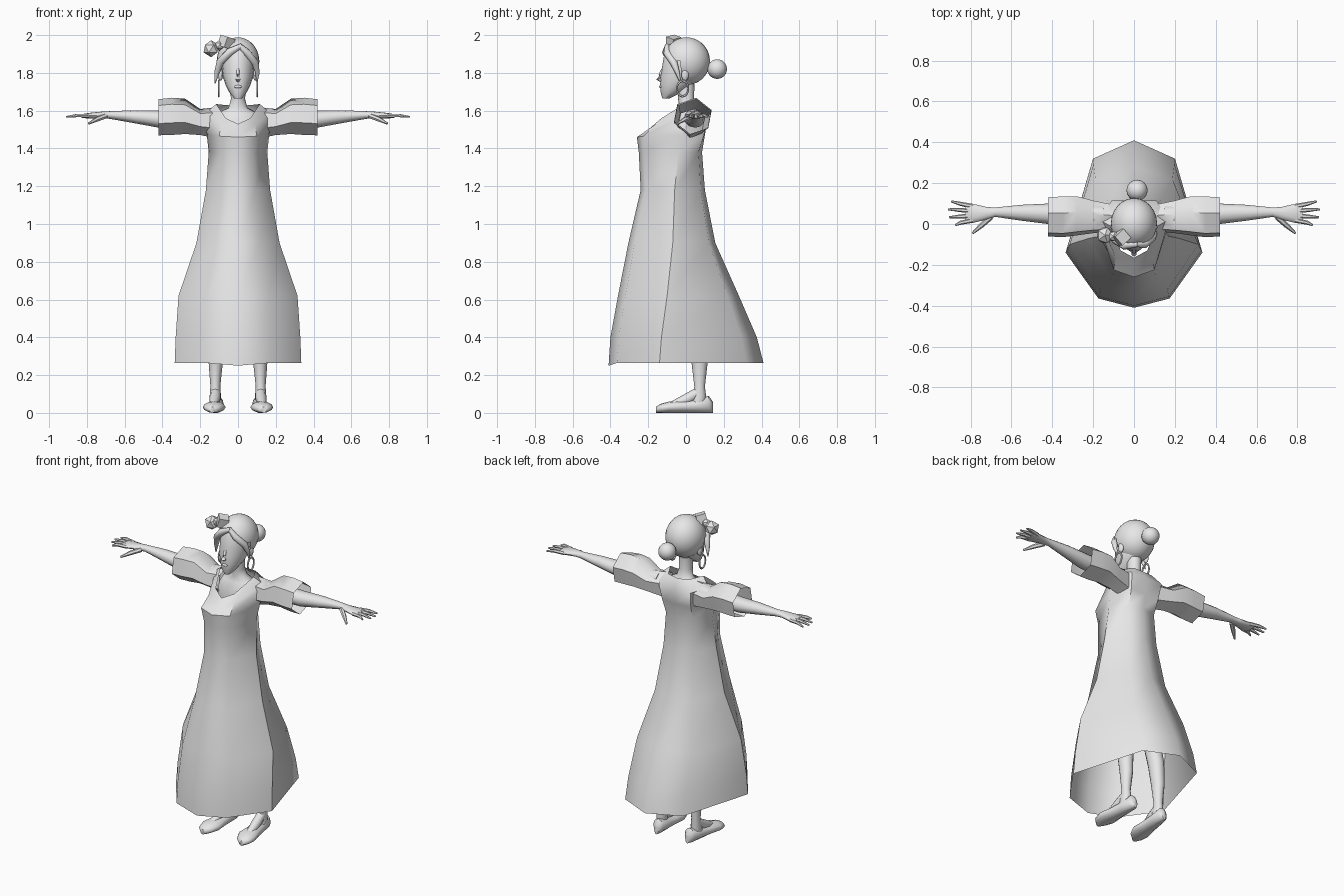
import bpy
import bmesh
import math
from mathutils import Vector

if "Cube" in bpy.data.objects:
    bpy.data.objects.remove(bpy.data.objects["Cube"], do_unlink=True)

grey = bpy.data.materials.new("plain grey")
grey.use_nodes = True
grey.diffuse_color = (0.8, 0.8, 0.8, 1)
grey.node_tree.nodes["Principled BSDF"].inputs["Base Color"].default_value = grey.diffuse_color
parts = []


def finish(obj, name):
    obj.name = name
    obj.data.materials.clear()
    obj.data.materials.append(grey)
    parts.append(obj)
    return obj


def ring(center, u, v, count, turn=0.0):
    """Ellipse of points around a centre, spanned by the vectors u and v."""
    angles = [math.tau * i / count + turn for i in range(count)]
    return [Vector(center) + Vector(u) * math.cos(a) + Vector(v) * math.sin(a) for a in angles]


def loft(name, rings, capped=True):
    """Skin a list of equally sized rings."""
    bm = bmesh.new()
    loops = [[bm.verts.new(p) for p in r] for r in rings]
    count = len(loops[0])
    for low, high in zip(loops, loops[1:]):
        for i in range(count):
            j = (i + 1) % count
            bm.faces.new((low[i], low[j], high[j], high[i]))
    if capped:
        bm.faces.new(loops[0])
        bm.faces.new(loops[-1])
    bmesh.ops.recalc_face_normals(bm, faces=bm.faces)
    mesh = bpy.data.meshes.new(name)
    bm.to_mesh(mesh)
    bm.free()
    obj = bpy.data.objects.new(name, mesh)
    bpy.context.collection.objects.link(obj)
    return finish(obj, name)


def upright(rows, count):
    """Horizontal rings from rows of z, x, y, x radius, y radius."""
    return [ring((x, y, z), (rx, 0, 0), (0, ry, 0), count) for z, x, y, rx, ry in rows]


def tube(name, points, radii, count=8):
    """Tapered tube along a path."""
    points = [Vector(p) for p in points]
    rings = []
    for i, p in enumerate(points):
        way = points[min(i + 1, len(points) - 1)] - points[max(i - 1, 0)]
        turn = way.to_track_quat("Z", "Y")
        rings.append(ring(p, turn @ Vector((radii[i], 0, 0)), turn @ Vector((0, radii[i], 0)), count))
    return loft(name, rings)


def ball(name, center, size, segments=16):
    bpy.ops.mesh.primitive_uv_sphere_add(segments=segments, ring_count=segments * 3 // 4, location=center)
    obj = bpy.context.object
    obj.scale = size
    return finish(obj, name)


def mirrored(half):
    """Close a half outline that runs from the front middle to the back middle."""
    return [Vector(p) for p in half] + [Vector((-x, y, z)) for x, y, z in half[-2:0:-1]]


# Dress: flared skirt rows of z, half width, front y, back y, side corner y
skirt = [
    (0.265, 0.335, -0.41, 0.41, -0.14),
    (0.4, 0.33, -0.4, 0.375, -0.13),
    (0.62, 0.315, -0.36, 0.28, -0.1),
    (0.9, 0.22, -0.305, 0.155, -0.07),
    (1.18, 0.17, -0.24, 0.1, -0.06),
    (1.38, 0.155, -0.25, 0.085, -0.04),
]
dress = []
for z, w, front, back, side in skirt:
    dress.append(mirrored([(0, front, z), (w * 0.52, front * 0.89, z), (w, side, z),
                           (w * 0.6, back * 0.78, z), (0, back, z)]))
dress[0][0].z = 0.25
# Bust, shoulders and scooped neckline
dress.append(mirrored([(0, -0.26, 1.46), (0.1, -0.225, 1.465), (0.165, -0.02, 1.47),
                       (0.1, 0.095, 1.47), (0, 0.1, 1.47)]))
dress.append(mirrored([(0, -0.2, 1.5), (0.09, -0.165, 1.525), (0.17, 0.02, 1.59),
                       (0.11, 0.115, 1.57), (0, 0.115, 1.57)]))
dress.append(mirrored([(0, -0.165, 1.53), (0.065, -0.13, 1.56), (0.115, -0.01, 1.635),
                       (0.07, 0.075, 1.63), (0, 0.085, 1.625)]))
loft("dress", dress, capped=False)

# Chest and neck
loft("chest_and_neck", upright([
    (1.42, 0, 0, 0.12, 0.07), (1.53, 0, 0.01, 0.14, 0.085), (1.585, 0, 0.015, 0.11, 0.06),
    (1.615, 0, 0.01, 0.05, 0.045), (1.66, 0, 0, 0.038, 0.042), (1.74, 0, 0, 0.04, 0.045)], 16))

# Head
loft("head", upright([
    (1.665, 0, -0.105, 0.02, 0.02), (1.69, 0, -0.085, 0.042, 0.048), (1.73, 0, -0.055, 0.064, 0.082),
    (1.78, 0, -0.03, 0.08, 0.105), (1.84, 0, -0.015, 0.087, 0.11), (1.9, 0, -0.01, 0.086, 0.105),
    (1.95, 0, -0.01, 0.06, 0.08), (1.975, 0, -0.01, 0.02, 0.03)], 16))
tube("nose", [(0, -0.12, 1.825), (0, -0.137, 1.79), (0, -0.146, 1.768), (0, -0.128, 1.755)],
     [0.007, 0.009, 0.013, 0.007])
ball("mouth", (0, -0.133, 1.727), (0.02, 0.009, 0.009), 8)

# Hair: cap cut away at the face, bun and front locks
hair = ball("hair_cap", (0, 0.003, 1.862), (0.113, 0.124, 0.126), 24)
bm = bmesh.new()
bm.from_mesh(hair.data)
face_area = []
for f in bm.faces:
    c = hair.matrix_basis @ f.calc_center_median()
    if c.y < -0.025 and c.z < 1.945 - 0.9 * abs(c.x):
        face_area.append(f)
bmesh.ops.delete(bm, geom=face_area, context="FACES")
bm.to_mesh(hair.data)
bm.free()
ball("hair_bun", (0.015, 0.165, 1.82), (0.052, 0.052, 0.052))
tube("right_front_lock", [(0.02, -0.1, 1.945), (-0.045, -0.105, 1.91), (-0.092, -0.075, 1.86),
                          (-0.112, -0.055, 1.8), (-0.122, -0.045, 1.745)],
     [0.012, 0.022, 0.022, 0.014, 0.003])
tube("left_front_lock", [(0.01, -0.1, 1.945), (0.05, -0.1, 1.905), (0.09, -0.065, 1.855),
                         (0.103, -0.045, 1.8), (0.1, -0.03, 1.75)],
     [0.012, 0.02, 0.02, 0.012, 0.003])

# Faceted hair ornaments
bpy.ops.mesh.primitive_cube_add(size=0.058, location=(-0.062, -0.065, 1.962), rotation=(0.2, 0.25, 0.75))
finish(bpy.context.object, "square_hair_ornament")
bpy.ops.mesh.primitive_ico_sphere_add(subdivisions=1, radius=0.045, location=(-0.142, -0.055, 1.928))
finish(bpy.context.object, "round_hair_ornament")
bpy.ops.mesh.primitive_ico_sphere_add(subdivisions=1, radius=0.028, location=(-0.1, -0.06, 1.945))
finish(bpy.context.object, "small_hair_ornament")

# Paired parts
for side, s in (("left", 1), ("right", -1)):
    # Puffed sleeve with an open six-sided cuff
    sleeve = [(0.11, 0.03, 1.535, 0.07, 0.085), (0.2, 0.035, 1.54, 0.085, 0.07),
              (0.28, 0.04, 1.57, 0.102, 0.095), (0.35, 0.035, 1.57, 0.106, 0.1),
              (0.42, 0.035, 1.565, 0.102, 0.097)]
    loft(side + "_sleeve", [ring((s * x, y, z), (0, ry, 0), (0, 0, rz), 6, math.radians(20))
                            for x, y, z, ry, rz in sleeve], capped=False)

    # Arm running into a flat palm
    arm = [(0.15, 0.04, 1.56, 0.05, 0.048), (0.42, 0.05, 1.555, 0.05, 0.045),
           (0.55, 0.055, 1.568, 0.039, 0.034), (0.68, 0.058, 1.577, 0.023, 0.02),
           (0.72, 0.053, 1.577, 0.03, 0.018), (0.79, 0.052, 1.573, 0.047, 0.015),
           (0.825, 0.053, 1.572, 0.044, 0.01)]
    loft(side + "_arm", [ring((s * x, y, z), (0, ry, 0), (0, 0, rz), 12) for x, y, z, ry, rz in arm])

    # Fingers fan out from the palm
    for i, tip in enumerate((0.875, 0.905, 0.91, 0.895)):
        root = 0.018 + i * 0.023
        spread = (i - 1.5) * 0.008
        tube(f"{side}_finger_{i + 1}",
             [(s * 0.79, root, 1.573), (s * 0.85, root + spread, 1.575), (s * tip, root + spread * 2, 1.567)],
             [0.012, 0.01, 0.005], 6)
    tube(side + "_thumb", [(s * 0.7, 0.035, 1.572), (s * 0.745, -0.005, 1.555), (s * 0.79, -0.045, 1.532)],
         [0.014, 0.013, 0.006], 6)

    # Leg and instep
    leg = [(0.95, 0.09, 0, 0.07, 0.08), (0.55, 0.11, 0.03, 0.05, 0.055), (0.4, 0.115, 0.06, 0.045, 0.052),
           (0.26, 0.118, 0.072, 0.037, 0.042), (0.14, 0.12, 0.072, 0.026, 0.028),
           (0.09, 0.12, 0.07, 0.03, 0.036), (0.04, 0.12, 0.06, 0.03, 0.04)]
    loft(side + "_leg", upright([(z, s * x, y, rx, ry) for z, x, y, rx, ry in leg], 12))
    tube(side + "_instep", [(s * 0.12, 0.06, 0.105), (s * 0.122, 0.01, 0.075), (s * 0.128, -0.07, 0.04)],
         [0.028, 0.03, 0.022])

    # Pointed flat shoe: rows of y, x, half width, height
    shoe = [(0.142, 0.108, 0.014, 0.06), (0.12, 0.11, 0.034, 0.09), (0.06, 0.114, 0.041, 0.075),
            (-0.02, 0.12, 0.048, 0.065), (-0.09, 0.126, 0.06, 0.06), (-0.135, 0.132, 0.045, 0.048),
            (-0.16, 0.135, 0.016, 0.032)]
    loft(side + "_shoe", [ring((s * x, y, h / 2), (rx, 0, 0), (0, 0, h / 2), 12) for y, x, rx, h in shoe])

    # Ear and hoop earring
    ball(side + "_ear", (s * 0.093, -0.005, 1.79), (0.014, 0.02, 0.032), 10)
    bpy.ops.mesh.primitive_torus_add(major_radius=0.03, minor_radius=0.005, major_segments=20, minor_segments=6,
                                     location=(s * 0.102, -0.018, 1.717), rotation=(0, math.pi / 2, 0))
    hoop = finish(bpy.context.object, side + "_earring")
    hoop.scale.x = 1.35

# Smooth shading with sharp corners kept
bpy.ops.object.select_all(action="DESELECT")
for obj in parts:
    if "ornament" not in obj.name:
        obj.select_set(True)
        bpy.context.view_layer.objects.active = obj
bpy.ops.object.shade_smooth_by_angle(angle=math.radians(51))
